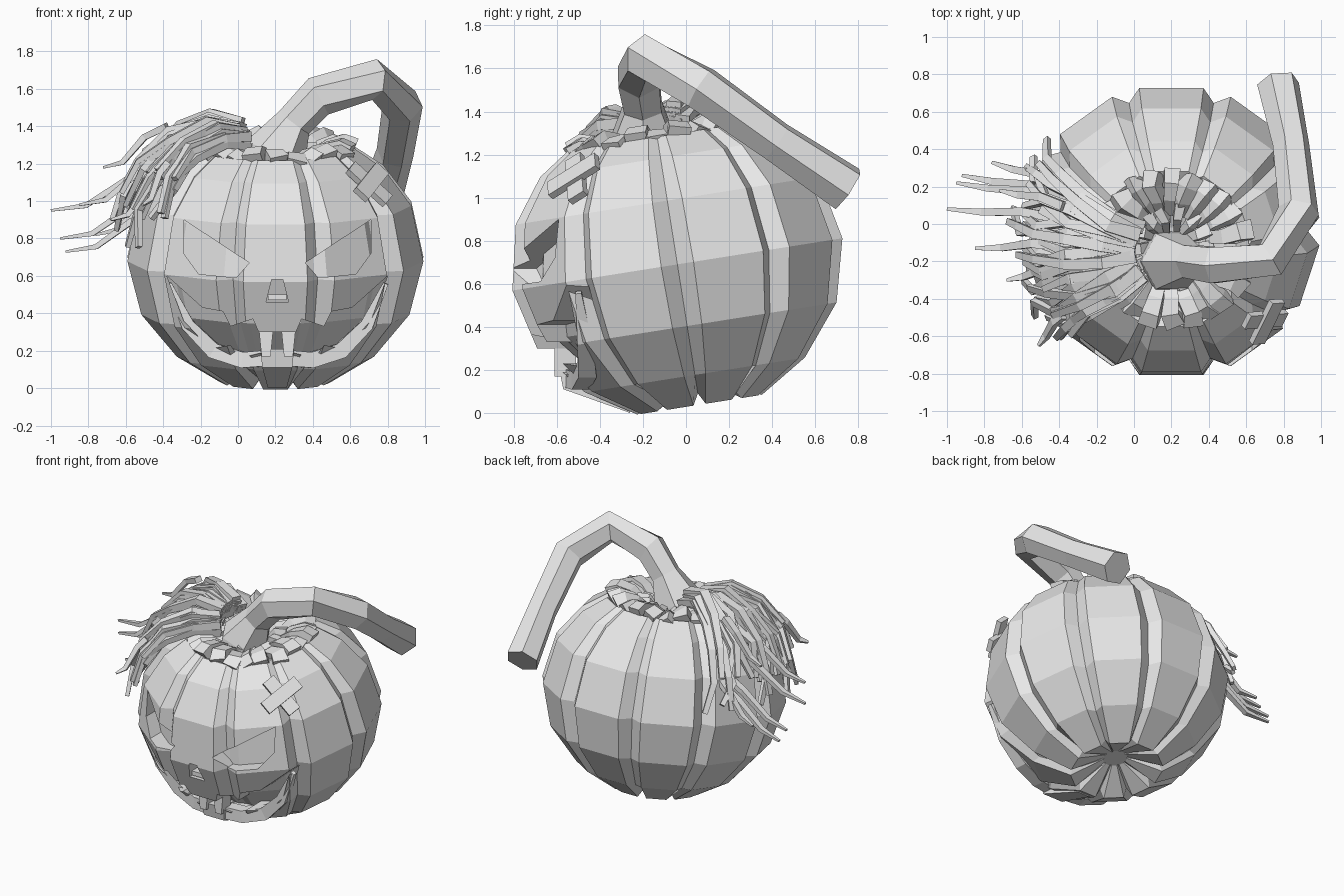
import bpy, bmesh, math, random
from mathutils import Vector, Matrix

random.seed(4)
if "Cube" in bpy.data.objects:
    bpy.data.objects.remove(bpy.data.objects["Cube"])

CX = 0.21
TILT = Matrix.Translation((0.2, -0.04, 0.69)) @ Matrix.Rotation(math.radians(9), 4, 'X')

grey = bpy.data.materials.new("plain_grey")
grey.use_nodes = True
grey.diffuse_color = (0.8, 0.8, 0.8, 1)
grey.node_tree.nodes["Principled BSDF"].inputs["Base Color"].default_value = (0.8, 0.8, 0.8, 1)


def finish(bm, name):
    bmesh.ops.recalc_face_normals(bm, faces=bm.faces)
    mesh = bpy.data.meshes.new(name)
    bm.to_mesh(mesh)
    bm.free()
    mesh.materials.append(grey)
    obj = bpy.data.objects.new(name, mesh)
    bpy.context.collection.objects.link(obj)
    return obj


def skin(bm, rings):
    """Joins equal rings of points into a closed skin with capped ends."""
    rows = [[bm.verts.new(p) for p in ring] for ring in rings]
    n = len(rows[0])
    for a, b in zip(rows, rows[1:]):
        for i in range(n):
            j = (i + 1) % n
            bm.faces.new((a[i], a[j], b[j], b[i]))
    bm.faces.new(rows[0][::-1])
    bm.faces.new(rows[-1])


def tube(bm, pts, radii, sides, flat=1.0):
    """Sweeps a regular section along a path."""
    pts = [Vector(p) for p in pts]
    side = None
    rings = []
    for i, p in enumerate(pts):
        d = (pts[min(i + 1, len(pts) - 1)] - pts[max(i - 1, 0)]).normalized()
        ref = side if side else (Vector((0, 1, 0)) if abs(d.y) < 0.8 else Vector((1, 0, 0)))
        side = (ref - d * ref.dot(d)).normalized()
        up = d.cross(side)
        angles = [math.tau * (k + 0.5) / sides for k in range(sides)]
        rings.append([p + radii[i] * (side * math.cos(a) + up * math.sin(a) * flat)
                      for a in angles])
    skin(bm, rings)


def local(r, angle, z):
    return TILT @ Vector((r * math.cos(angle), r * math.sin(angle), z))


# Ribbed gourd: ten lobes, each two flat edges and a groove
PROFILE = [(0.08, -0.56), (0.3, -0.66), (0.53, -0.52), (0.72, -0.29), (0.795, 0),
           (0.73, 0.3), (0.58, 0.5), (0.43, 0.6), (0.28, 0.53), (0.1, 0.48)]


def gourd(name, scale, groove):
    bm = bmesh.new()
    rings = []
    for r, z in PROFILE:
        ring = []
        for lobe in range(10):
            mid = math.radians(lobe * 36 - 90)
            for offset, depth in ((-12.5, 1), (12.5, 1), (18, groove)):
                rise = depth if z < -0.57 else 1
                ring.append(local(r * scale * depth, mid + math.radians(offset),
                                  z * scale * rise))
        rings.append(ring)
    skin(bm, rings)
    return finish(bm, name)


body = gourd("pumpkin_body", 1.0, 0.92)
gourd("inner_core", 0.87, 0.97)


# Carved face
def carve(outline):
    bm = bmesh.new()
    skin(bm, [[(x, y, z) for x, z in outline] for y in (-1.2, -0.25)])
    cutter = finish(bm, "face_cutter")
    cutter.hide_render = True
    mod = body.modifiers.new("carve", 'BOOLEAN')
    mod.operation = 'DIFFERENCE'
    mod.solver = 'EXACT'
    mod.object = cutter
    bpy.context.view_layer.objects.active = body
    bpy.ops.object.modifier_apply(modifier=mod.name)
    bpy.data.objects.remove(cutter)


EYE = [(0.15, 0.67), (0.5, 0.9), (0.5, 0.72), (0.42, 0.61), (0.22, 0.59)]
for s in (-1, 1):
    carve([(CX + s * x, z) for x, z in EYE])

half_mouth = [(0.1, 0.3), (0.13, 0.37), (0.25, 0.33), (0.29, 0.41), (0.4, 0.43), (0.59, 0.6),
              (0.5, 0.36), (0.36, 0.21), (0.25, 0.23), (0.2, 0.16), (0.08, 0.19)]
carve([(CX + x, z) for x, z in half_mouth] + [(CX - x, z) for x, z in half_mouth[::-1]])
carve([(CX - 0.06, 0.46), (CX + 0.06, 0.46), (CX + 0.03, 0.58), (CX - 0.03, 0.58)])


def block(name, centre, size, rot=None, taper=1.0):
    bm = bmesh.new()
    bmesh.ops.create_cube(bm, size=1)
    for v in bm.verts:
        if v.co.z < 0:
            v.co.x *= taper
    m = Matrix.Translation(centre) @ (rot.to_4x4() if rot else Matrix())
    bmesh.ops.transform(bm, matrix=m @ Matrix.Diagonal((*size, 1)), verts=bm.verts)
    return finish(bm, name)


# Teeth and the ridge inside the nose
for s, side in ((1, "left"), (-1, "right")):
    block(side + "_front_tooth", (CX + s * 0.06, -0.56, 0.25), (0.08, 0.1, 0.16), taper=0.6)
block("nose_ridge", (CX, -0.71, 0.485), (0.1, 0.08, 0.03))

# Lower lip ledge
bm = bmesh.new()
lip = [(0.58, 0.56, -0.5), (0.48, 0.34, -0.47), (0.34, 0.2, -0.46), (0.18, 0.15, -0.49),
       (0.06, 0.16, -0.52)]
for s in (-1, 1):
    tube(bm, [(CX + s * x, y, z) for x, z, y in lip], [0.02, 0.05, 0.06, 0.06, 0.06], 4)
finish(bm, "lower_lip")

# Wedge chin running under the body
bm = bmesh.new()
chin = [(-0.59, 0.21, 0.09), (-0.57, 0.11, 0.08), (-0.26, 0.0, 0.05), (-0.26, 0.2, 0.05)]
skin(bm, [[(CX + s * w, y, z) for y, z, w in chin] for s in (-1, 1)])
finish(bm, "chin")

# Crooked hexagonal stem
bm = bmesh.new()
tube(bm, [(0.19, -0.2, 1.12), (0.2, -0.2, 1.26), (0.3, -0.2, 1.42), (0.43, -0.22, 1.56),
          (0.73, -0.19, 1.65), (0.88, 0.07, 1.51), (0.84, 0.42, 1.26), (0.77, 0.75, 1.04)],
     [0.19, 0.17, 0.1, 0.11, 0.11, 0.11, 0.1, 0.115], 6)
finish(bm, "stem")

# Two tiers of narrow leaves tucked inside the rim
bm = bmesh.new()
for count, path in ((24, [(0.2, 0.53), (0.29, 0.585), (0.37, 0.6), (0.43, 0.57)]),
                    (14, [(0.1, 0.5), (0.17, 0.57), (0.24, 0.56)])):
    for i in range(count):
        a = math.tau * i / count
        lift = random.uniform(-0.01, 0.025)
        reach = random.uniform(0.92, 1.02)
        pts = [local(r * reach, a + random.uniform(-0.05, 0.05), z + lift) for r, z in path]
        tube(bm, pts, [0.14 * r + 0.015 for r, z in path], 4, 0.8)
finish(bm, "stem_leaves")

# Straw hair swept over the right side
DRAPE = [(0.2, 0.63), (0.36, 0.67), (0.55, 0.6), (0.7, 0.45), (0.78, 0.27), (0.82, 0.1)]
bm = bmesh.new()
for i in range(38):
    a = math.radians(146 + 76 * (i % 19) / 18 + random.uniform(-3, 3))
    lift = random.uniform(0, 0.08)
    count = random.choice((4, 5, 5, 6))
    pts = [local(r + lift * 0.15 * k, a + random.uniform(-0.07, 0.07),
                 z + lift + random.uniform(-0.025, 0.025))
           for k, (r, z) in enumerate(DRAPE[:count])]
    tube(bm, pts, [0.05 - 0.026 * k / (count - 1) for k in range(count)], 4, 0.75)
finish(bm, "straw_hair")

# Loose strands flicking outwards
bm = bmesh.new()
for tip in ((-1.0, 0.08, 0.95), (-0.95, 0.22, 0.8), (-0.92, 0.26, 0.73), (-0.85, -0.13, 0.98),
            (-0.76, 0.33, 0.82), (-0.72, 0.18, 1.18), (-0.68, -0.3, 0.9), (-0.51, -0.65, 0.98)):
    tip = Vector(tip)
    root = Vector((-0.38, tip.y * 0.7 - 0.03, tip.z + 0.22))
    pts = [root, root.lerp(tip, 0.35) + Vector((0, 0.02, 0.02)),
           root.lerp(tip, 0.7) - Vector((0, 0, 0.04)), tip]
    tube(bm, pts, [0.035, 0.032, 0.026, 0.012], 4, 0.75)
finish(bm, "loose_strands")

# Crossed plasters on the left brow
normal = Vector((0.5, -0.56, 0.5)).normalized()
along = Vector((0.1, 0.25, 0.13))
along = (along - normal * along.dot(normal)).normalized()
frame = Matrix((along, normal.cross(along), normal)).transposed()
centre = Vector((0.7, -0.51, 1.09))
block("upper_plaster", centre + normal * 0.02, (0.28, 0.09, 0.035), frame)
block("lower_plaster", centre, (0.09, 0.27, 0.035), frame)
